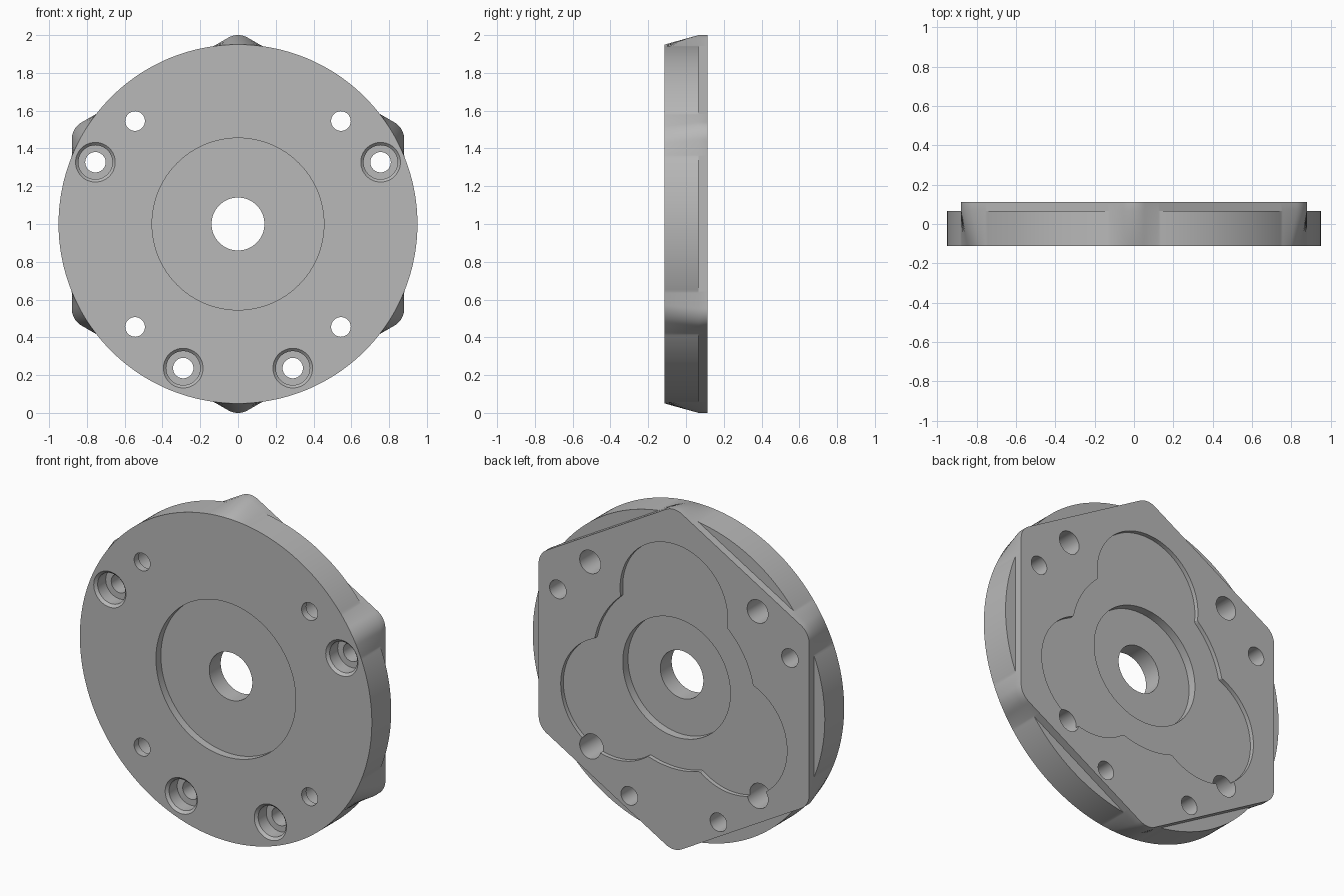
import bpy, bmesh, math
from math import sin, cos, pi, sqrt, radians

if "Cube" in bpy.data.objects:
    bpy.data.objects.remove(bpy.data.objects["Cube"], do_unlink=True)

FRONT, STEP, BACK = -0.113, 0.067, 0.113   # y levels of the plate
DISC_R, APOTHEM, CORNER_R = 0.95, 0.88, 0.104

grey = bpy.data.materials.new("machined grey")
grey.use_nodes = True
colour = (0.48, 0.48, 0.48, 1)
grey.diffuse_color = colour
grey.node_tree.nodes["Principled BSDF"].inputs["Base Color"].default_value = colour


def loft(name, rings, sides, x=0.0, z=1.0):
    """Closed solid from (y, radius function) rings around a y axis."""
    bm = bmesh.new()
    loops = []
    for y, radius in rings:
        loop = []
        for i in range(sides):
            a = 2 * pi * i / sides
            r = radius(a) if callable(radius) else radius
            loop.append(bm.verts.new((x + r * cos(a), y, z + r * sin(a))))
        loops.append(loop)
    for low, high in zip(loops, loops[1:]):
        for i in range(sides):
            j = (i + 1) % sides
            bm.faces.new((low[i], low[j], high[j], high[i]))
    bm.faces.new(loops[0])
    bm.faces.new(loops[-1])
    bmesh.ops.remove_doubles(bm, verts=bm.verts, dist=1e-5)
    bmesh.ops.recalc_face_normals(bm, faces=bm.faces)
    mesh = bpy.data.meshes.new(name)
    bm.to_mesh(mesh)
    bm.free()
    mesh.materials.append(grey)
    obj = bpy.data.objects.new(name, mesh)
    bpy.context.collection.objects.link(obj)
    return obj


def fold(a, step, start):
    """Angle from the nearest of the directions start + n * step."""
    return abs((a - start + step / 2) % step - step / 2)


def hexagon(a):
    """Rounded hexagon radius, with corners at top and bottom."""
    f = fold(a, pi / 3, 0)
    inner = APOTHEM - CORNER_R
    if f < math.atan(inner * math.tan(pi / 6) / APOTHEM):
        return APOTHEM / cos(f)
    c, p = inner / cos(pi / 6), pi / 6 - f
    return c * cos(p) + sqrt(max(0, CORNER_R ** 2 - (c * sin(p)) ** 2))


def trefoil(a):
    """Central circle merged with three round lobes."""
    d, lobe, f = 0.446, 0.35, fold(a, 2 * pi / 3, pi / 2)
    s = lobe ** 2 - (d * sin(f)) ** 2
    return max(0.525, d * cos(f) + sqrt(s)) if s > 0 and f < pi / 2 else 0.525


# Round plate blending into a raised hexagonal back
plate = loft("flange_plate", [
    (FRONT, DISC_R),
    (STEP, lambda a: max(DISC_R, hexagon(a))),
    (STEP, hexagon),
    (BACK, hexagon)], 720)

# Pockets: stepped central bore and shallow lobed recess
cutters = [
    loft("centre_bore", [(-0.2, 0.455), (-0.067, 0.455), (-0.067, 0.14),
                         (0.039, 0.14), (0.039, 0.35), (0.2, 0.35)], 128),
    loft("lobed_pocket", [(BACK - 0.025, trefoil), (0.2, trefoil)], 360)]

for side in (-1, 1):
    # Stepped pin holes, wider at the back
    for dz in (-0.545, 0.545):
        cutters.append(loft("pin_hole", [
            (-0.2, 0.052), (-0.07, 0.052), (-0.07, 0.068), (0.2, 0.068)],
            48, side * 0.545, 1 + dz))
    # Chamfered, counterbored screw holes
    for x, z in ((0.755, 1.327), (0.29, 0.237)):
        cutters.append(loft("screw_hole", [
            (-0.2, 0.105), (FRONT, 0.105), (FRONT + 0.015, 0.09),
            (FRONT + 0.09, 0.09), (FRONT + 0.09, 0.054), (0.2, 0.054)],
            48, side * x, z))

bpy.context.view_layer.objects.active = plate
for cutter in cutters:
    cutter.hide_render = True
    mod = plate.modifiers.new("cut", 'BOOLEAN')
    mod.operation, mod.solver, mod.object = 'DIFFERENCE', 'EXACT', cutter
    bpy.ops.object.modifier_apply(modifier=mod.name)
    bpy.data.objects.remove(cutter, do_unlink=True)

bpy.ops.object.select_all(action='DESELECT')
plate.select_set(True)
bpy.ops.object.shade_smooth_by_angle(angle=radians(25))
